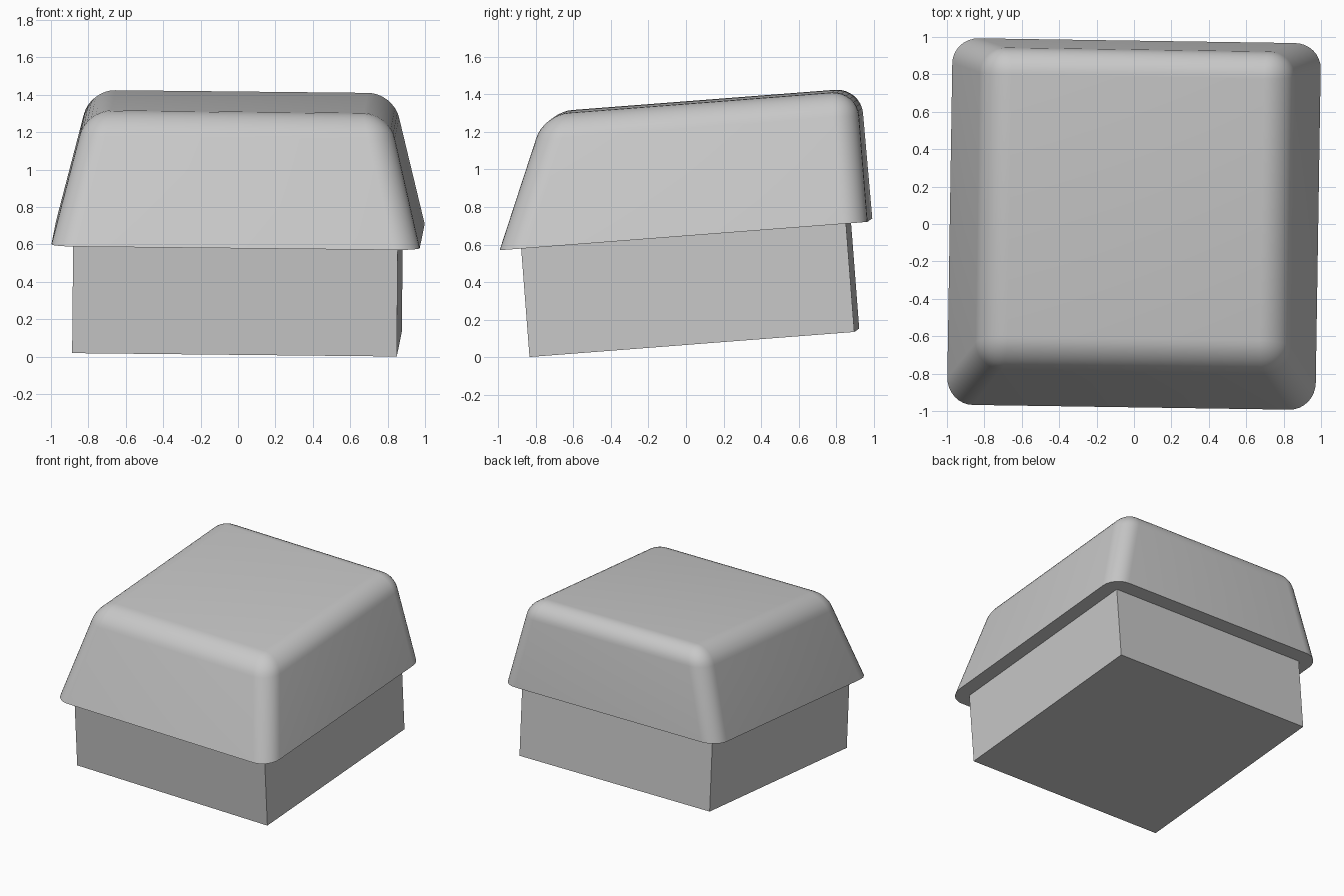
import bpy, bmesh
from math import radians
from mathutils import Matrix

default = bpy.data.objects.get("Cube")
if default:
    bpy.data.objects.remove(default, do_unlink=True)

grey = bpy.data.materials.new("light grey")
grey.use_nodes = True
colour = (0.58, 0.58, 0.58, 1)
grey.diffuse_color = colour
grey.node_tree.nodes["Principled BSDF"].inputs["Base Color"].default_value = colour

# Shared slight tilt of the whole model
TILT = (Matrix.Translation((0, 0, 0.655)) @ Matrix.Rotation(radians(-0.9), 4, "Z")
        @ Matrix.Rotation(radians(4.4), 4, "X") @ Matrix.Rotation(radians(0.6), 4, "Y"))


def block(name, bottom, top, round_edges=0):
    """Box between two rectangles (half width, front y, back y, z)."""
    bm = bmesh.new()
    bmesh.ops.create_cube(bm, size=2)
    for v in bm.verts:
        half, front, back, z = top if v.co.z > 0 else bottom
        v.co = (half * v.co.x, back if v.co.y > 0 else front, z)
    if round_edges:
        edges = [e for e in bm.edges if max(v.co.z for v in e.verts) > bottom[3]]
        bmesh.ops.bevel(bm, geom=edges, offset=round_edges, offset_type="OFFSET",
                        segments=8, profile=0.5, affect="EDGES", clamp_overlap=True)
    bmesh.ops.recalc_face_normals(bm, faces=bm.faces)
    bm.transform(TILT)
    mesh = bpy.data.meshes.new(name)
    bm.to_mesh(mesh)
    bm.free()
    mesh.materials.append(grey)
    obj = bpy.data.objects.new(name, mesh)
    bpy.context.collection.objects.link(obj)
    bpy.ops.object.select_all(action="DESELECT")
    obj.select_set(True)
    bpy.context.view_layer.objects.active = obj
    bpy.ops.object.shade_smooth_by_angle(angle=radians(35))
    return obj


# Rounded cap: steep back, sloping front, tapered sides
block("cap", (0.985, -0.983, 0.983, 0), (0.81, -0.695, 0.978, 0.70), 0.135)

# Square base block under the cap
block("base", (0.868, -0.868, 0.868, -0.58), (0.868, -0.868, 0.868, 0.02))
